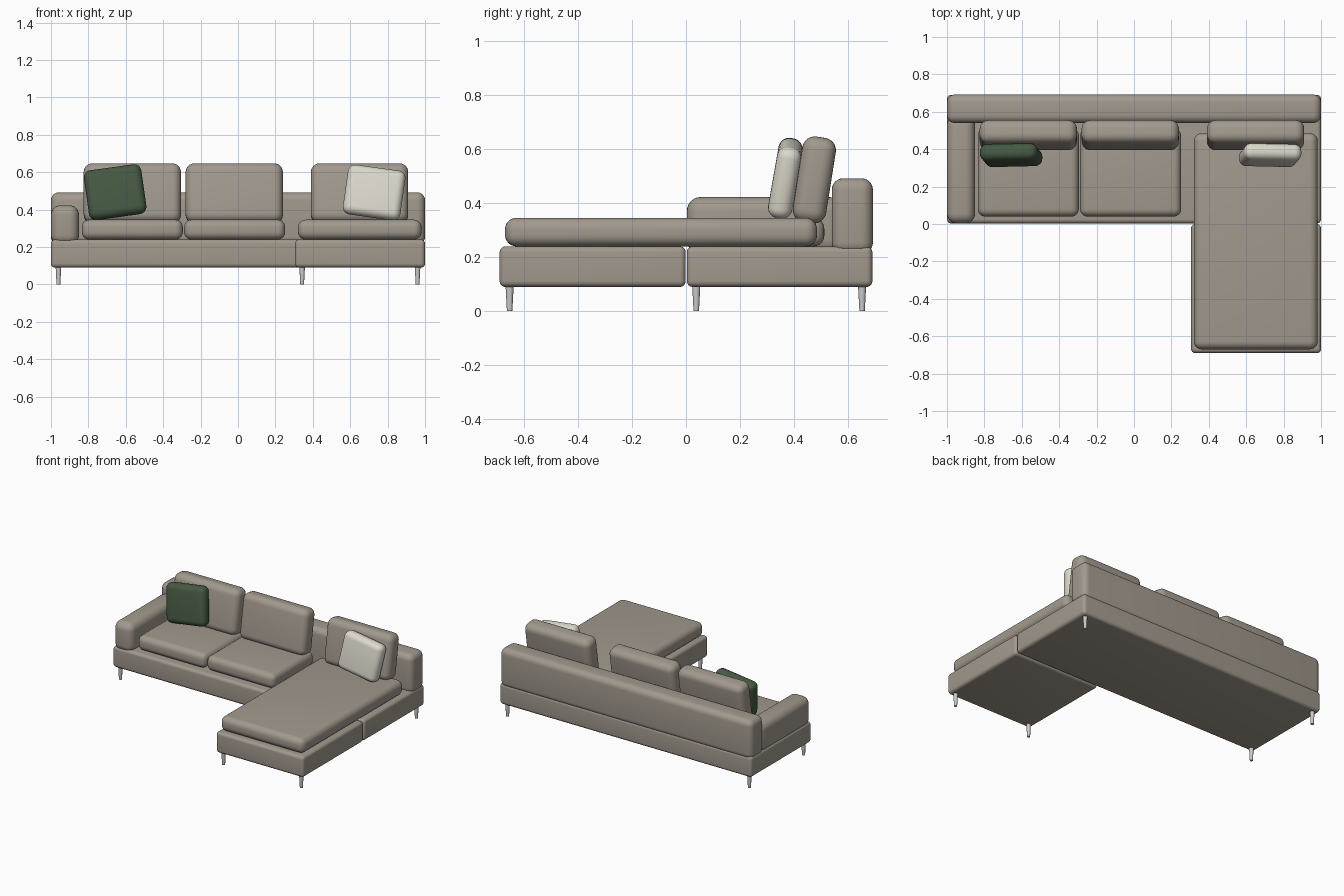
import bpy
import bmesh
from math import radians
from mathutils import Matrix

if "Cube" in bpy.data.objects:
    bpy.data.objects.remove(bpy.data.objects["Cube"])


def material(name, color):
    m = bpy.data.materials.new(name)
    m.diffuse_color = (*color, 1)
    m.use_nodes = True
    m.node_tree.nodes["Principled BSDF"].inputs["Base Color"].default_value = m.diffuse_color
    return m


taupe = material("taupe_fabric", (0.36, 0.32, 0.27))
green = material("green_fabric", (0.06, 0.10, 0.055))
cream = material("cream_fabric", (0.72, 0.69, 0.60))


def finish(obj):
    bpy.ops.object.select_all(action='DESELECT')
    obj.select_set(True)
    bpy.context.view_layer.objects.active = obj
    bpy.ops.object.shade_smooth_by_angle(angle=radians(35))


def add_mesh(name, bm, mat=None):
    mesh = bpy.data.meshes.new(name)
    bm.to_mesh(mesh)
    bm.free()
    obj = bpy.data.objects.new(name, mesh)
    bpy.context.collection.objects.link(obj)
    if mat:
        mesh.materials.append(mat)
    finish(obj)
    return obj


def padded_box(name, size, center, radius, mat=taupe, tilt=0, roll=0):
    """Box with round edges; roll turns it in its face, tilt leans it back."""
    bm = bmesh.new()
    bmesh.ops.create_cube(bm, size=1)
    bmesh.ops.scale(bm, vec=size, verts=bm.verts)
    bmesh.ops.bevel(bm, geom=bm.edges[:], offset=radius, offset_type='OFFSET',
                    segments=6, profile=0.5, affect='EDGES')
    turn = Matrix.Rotation(radians(-tilt), 4, 'X') @ Matrix.Rotation(radians(roll), 4, 'Y')
    bmesh.ops.transform(bm, matrix=Matrix.Translation(center) @ turn, verts=bm.verts)
    return add_mesh(name, bm, mat)


def padded_span(name, x, y, z, radius):
    """Padded box given by its limits on each axis."""
    spans = (x, y, z)
    return padded_box(name, [b - a for a, b in spans],
                      [(a + b) / 2 for a, b in spans], radius)


# Upholstered bases
padded_span("sofa_base", (-1, 1), (0.003, 0.69), (0.09, 0.24), 0.022)
padded_span("chaise_base", (0.305, 1), (-0.69, -0.001), (0.09, 0.24), 0.022)

# Backrest and single armrest
padded_span("backrest", (-1, 1), (0.54, 0.692), (0.212, 0.492), 0.042)
padded_span("armrest", (-1, -0.85), (0.003, 0.58), (0.212, 0.423), 0.052)

# Seat cushions
padded_span("left_seat_cushion", (-0.835, -0.295), (0.04, 0.512), (0.24, 0.346), 0.04)
padded_span("middle_seat_cushion", (-0.288, 0.252), (0.04, 0.512), (0.24, 0.346), 0.04)
padded_span("chaise_cushion", (0.32, 0.982), (-0.67, 0.485), (0.24, 0.346), 0.042)

# Leaning back cushions
for side, x in (("left", -0.565), ("middle", -0.02), ("right", 0.65)):
    padded_box(side + "_back_cushion", (0.52, 0.125, 0.32), (x, 0.475, 0.486), 0.046, tilt=9)

# Scatter pillows
padded_box("green_pillow", (0.31, 0.09, 0.27), (-0.657, 0.368, 0.493), 0.04, green, 10, -8)
padded_box("cream_pillow", (0.31, 0.09, 0.27), (0.728, 0.368, 0.491), 0.04, cream, 10, 8)

# Tapered legs
legs = {"back_left": (-0.96, 0.652), "back_right": (0.96, 0.652), "front_left": (-0.96, 0.038),
        "chaise_left": (0.343, -0.653), "chaise_right": (0.96, -0.653)}
for where, (x, y) in legs.items():
    bm = bmesh.new()
    bmesh.ops.create_cone(bm, cap_ends=True, segments=24, radius1=0.010, radius2=0.015,
                          depth=0.095, matrix=Matrix.Translation((x, y, 0.0475)))
    add_mesh(where + "_leg", bm)
